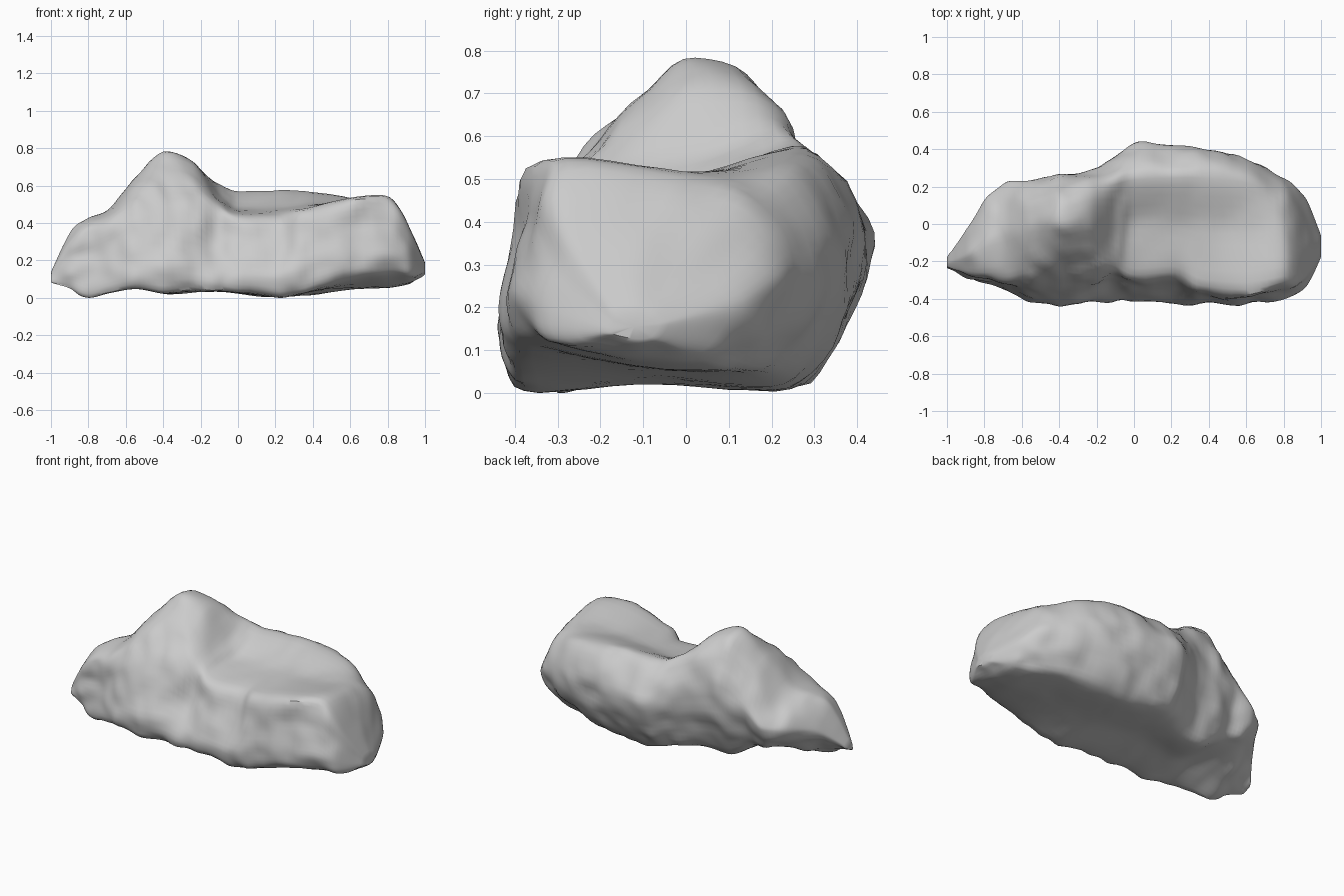
import bpy
import bmesh
from mathutils import Vector, noise

# Remove the default object
default = bpy.data.objects.get("Cube")
if default:
    bpy.data.objects.remove(default, do_unlink=True)

# Rock stations in hundredths: x, front y, back y, base z,
# front shoulder (y, z), crown (y, z), back shoulder (y, z)
STATIONS = [
    (-100, -24, -18, 8, -23, 13, -21, 14, -19, 13),
    (-90, -28, -4, 5, -26, 30, -17, 35, -9, 29),
    (-80, -32, 12, 0, -28, 38, -10, 43, 5, 36),
    (-68, -35, 23, 3, -28, 43, -6, 48, 13, 41),
    (-55, -41, 23, 5, -26, 54, -1, 65, 13, 58),
    (-40, -43, 27, 3, -19, 62, -1, 78, 16, 73),
    (-24, -42, 28, 4, -18, 61, 3, 73, 21, 68),
    (-10, -41, 36, 4, -22, 49, 1, 54, 24, 61),
    (0, -41, 43, 3, -27, 44, 1, 48, 27, 57),
    (22, -42, 42, 1, -26, 44, 2, 49, 28, 58),
    (36, -42, 41, 2, -33, 47, 0, 50, 28, 57),
    (60, -43, 35, 5, -35, 53, 0, 51, 25, 53),
    (81, -39, 24, 6, -31, 54, -2, 51, 15, 44),
    (92, -33, 13, 8, -27, 37, -10, 36, 3, 30),
    (100, -18, -6, 13, -16, 18, -12, 19, -8, 18),
]
STEPS_ALONG = 6
STEPS_AROUND = 6


def lerp(a, b, t):
    return a + (b - a) * t


def cross_section(station):
    """Closed outline: base, leaning back face, crown and front face."""
    x, front, back, base, sy, sz, cy, cz, by, bz = [v / 100 for v in station]
    # The underside lifts at the back of the thin end and the front of the slab
    back_lift = min(0.5, max(0, -0.45 - x) * 1.4)
    front_lift = min(0.16, max(0, x - 0.3) * 0.35)

    def back_side(across, up):
        return lerp(front, back, across), lerp(base, bz, lerp(back_lift, 1, up))

    def front_side(inward, up):
        return lerp(front, sy, inward), lerp(base, sz, lerp(front_lift, 1, up))

    outline = [
        (lerp(front, back, 0.05), lerp(base, sz, front_lift)),
        (lerp(front, back, 0.42), lerp(base, bz, 0.02 + back_lift * 0.3)),
        back_side(0.79, 0), back_side(0.94, 0.28), back_side(1, 0.64),
        (by, bz), (cy, cz), (sy, sz),
        front_side(0.45, 0.65), front_side(0, 0.26),
    ]
    return [Vector((x, y, z)) for y, z in outline]


def spline(a, b, c, d, t):
    """Smooth curve from b to c, tightened so ridges stay firm."""
    tangent_b, tangent_c = (c - a) * 0.4, (d - b) * 0.4
    s, r = t * t, t * t * t
    return (b * (2 * r - 3 * s + 1) + tangent_b * (r - 2 * s + t)
            + c * (3 * s - 2 * r) + tangent_c * (r - s))


def refine(points, steps, closed):
    """Resample a row of points through the spline."""
    count = len(points)

    def pick(i):
        return points[i % count] if closed else points[max(0, min(count - 1, i))]

    result = []
    for i in range(count if closed else count - 1):
        for k in range(steps):
            result.append(spline(pick(i - 1), pick(i), pick(i + 1), pick(i + 2), k / steps))
    if not closed:
        result.append(points[-1].copy())
    return result


# Loft the sections into one closed boulder
sections = [refine(cross_section(s), STEPS_AROUND, True) for s in STATIONS]
lines = [refine(list(line), STEPS_ALONG, False) for line in zip(*sections)]
bm = bmesh.new()
rings = [[bm.verts.new(p) for p in ring] for ring in zip(*lines)]
for ring, following in zip(rings, rings[1:]):
    for i in range(len(ring)):
        j = (i + 1) % len(ring)
        bm.faces.new((ring[i], ring[j], following[j], following[i]))
for ring in (rings[0], rings[-1]):
    cap = bm.faces.new(ring)
    bmesh.ops.poke(bm, faces=[cap])
bmesh.ops.recalc_face_normals(bm, faces=bm.faces)
bm.normal_update()

# Weathered lumps and hollows, gentler on the slab top and underside
offsets = []
for v in bm.verts:
    flat = 0.3 if abs(v.normal.z) > 0.85 else 1
    lump = noise.noise(v.co * 5) * 0.02 + noise.noise(v.co * 11) * 0.018
    offset = v.normal * lump * flat
    offset.x = 0
    offsets.append(offset)
for v, offset in zip(bm.verts, offsets):
    v.co += offset

# Hollow in the front where the peak meets the slab
for v in bm.verts:
    if v.co.y < -0.15:
        reach = (Vector((v.co.x, v.co.z)) - Vector((-0.13, 0.27))).length
        v.co.y += 0.05 * max(0, 1 - reach / 0.2)
bmesh.ops.smooth_vert(bm, verts=bm.verts, factor=0.3,
                      use_axis_x=True, use_axis_y=True, use_axis_z=True)

# Rest the rock on the ground
lowest = min(v.co.z for v in bm.verts)
bmesh.ops.translate(bm, verts=bm.verts, vec=(0, 0, -lowest))

mesh = bpy.data.meshes.new("rock")
bm.to_mesh(mesh)
bm.free()
rock = bpy.data.objects.new("rock", mesh)
bpy.context.collection.objects.link(rock)

# Plain grey stone
stone = bpy.data.materials.new("grey_stone")
stone.use_nodes = True
colour = (0.6, 0.6, 0.6, 1)
stone.diffuse_color = colour
stone.node_tree.nodes["Principled BSDF"].inputs["Base Color"].default_value = colour
mesh.materials.append(stone)

bpy.ops.object.select_all(action="DESELECT")
rock.select_set(True)
bpy.context.view_layer.objects.active = rock
bpy.ops.object.shade_smooth_by_angle(angle=0.7)
